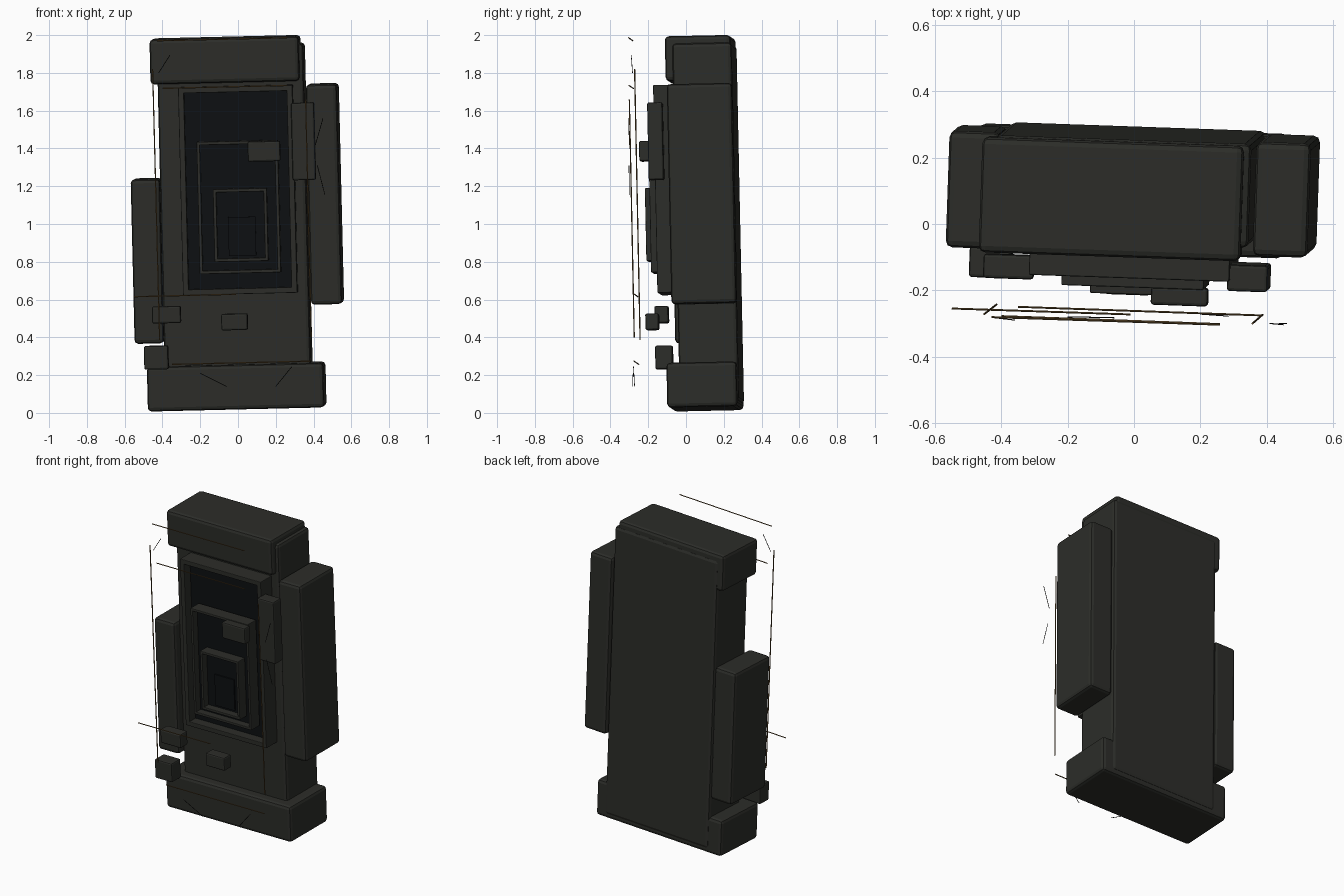
import bpy
from math import radians
from mathutils import Vector, Euler

if "Cube" in bpy.data.objects:
    bpy.data.objects.remove(bpy.data.objects["Cube"])

# the whole monument leans slightly
LEAN = Euler((radians(1.25), radians(-1.35), radians(-2.0)))
ROT = LEAN.to_matrix()


def material(name, color):
    m = bpy.data.materials.new(name)
    m.diffuse_color = (*color, 1)
    m.use_nodes = True
    m.node_tree.nodes["Principled BSDF"].inputs["Base Color"].default_value = m.diffuse_color
    return m


STONE = material("dark_stone", (0.025, 0.026, 0.022))
VOID = material("black_void", (0.004, 0.005, 0.006))
BRASS = material("dull_brass", (0.13, 0.075, 0.025))
CRACK = material("crack_black", (0.008, 0.008, 0.007))


def box(name, center, size, mat=STONE, bevel=0.02):
    bpy.ops.mesh.primitive_cube_add(size=1, location=center, rotation=LEAN)
    ob = bpy.context.object
    ob.name = name
    ob.scale = size
    bpy.ops.object.transform_apply(location=False, rotation=False, scale=True)
    ob.data.materials.append(mat)
    if bevel:
        mod = ob.modifiers.new("bevel", 'BEVEL')
        mod.width = bevel
        mod.segments = 2
    return ob


def rod(name, a, b, radius, mat):
    a, b = Vector(a), Vector(b)
    d = b - a
    bpy.ops.mesh.primitive_cylinder_add(vertices=6, radius=radius, depth=d.length,
                                        location=(a + b) / 2,
                                        rotation=d.to_track_quat('Z', 'Y').to_euler())
    ob = bpy.context.object
    ob.name = name
    ob.data.materials.append(mat)


def portal(name, center, w, h, bar, depth, recess):
    """Four-bar frame with a black panel set back from its front face."""
    c = Vector(center)
    for side, s in (("left", -1), ("right", 1)):
        box(f"{name}_{side}_bar", c + ROT @ Vector((s * (w - bar) / 2, 0, 0)),
            (bar, depth, h), bevel=0.004)
    for side, s in (("bottom", -1), ("top", 1)):
        box(f"{name}_{side}_bar", c + ROT @ Vector((0, 0, s * (h - bar) / 2)),
            (w - bar, depth, bar), bevel=0.004)
    t = depth - recess
    box(f"{name}_void", c + ROT @ Vector((0, recess / 2, 0)),
        (w - bar, t, h - bar), VOID, 0)


# main masses
box("main_slab", (-0.015, 0.117, 1.0), (0.775, 0.315, 1.90))
box("base_block", (-0.007, 0.10, 0.14), (0.935, 0.372, 0.237))
box("cap_block", (-0.066, 0.077, 1.87), (0.79, 0.348, 0.237))
box("left_buttress", (-0.475, 0.112, 0.805), (0.155, 0.352, 0.87))
box("right_buttress", (0.46, 0.085, 1.16), (0.165, 0.345, 1.165))

# nested portal frames stepping forward
portal("outer_portal", (0.0, -0.095, 1.18), 0.605, 1.10, 0.03, 0.115, 0.06)
portal("middle_portal", (0.005, -0.142, 1.09), 0.43, 0.70, 0.017, 0.085, 0.045)
portal("inner_portal", (0.015, -0.174, 0.995), 0.285, 0.385, 0.017, 0.07, 0.045)
box("deep_void", (0.022, -0.166, 0.935), (0.145, 0.01, 0.205), VOID, 0)

# small blocks floating on the front
for i, (c, s) in enumerate((
        ((0.347, -0.16, 1.438), (0.122, 0.08, 0.41)),
        ((0.138, -0.218, 1.385), (0.172, 0.055, 0.107)),
        ((-0.378, -0.128, 0.52), (0.152, 0.073, 0.09)),
        ((-0.432, -0.115, 0.293), (0.128, 0.092, 0.125)),
        ((-0.018, -0.178, 0.482), (0.14, 0.07, 0.087)))):
    box(f"front_fragment_{i + 1}", c, s, bevel=0.009)

# thin brass lines hovering in front
for i, (a, b) in enumerate((
        ((-0.452, -0.272, 1.82), (-0.415, -0.243, 0.385)),
        ((0.358, -0.300, 1.66), (0.388, -0.274, 0.40)),
        ((-0.55, -0.255, 0.615), (-0.01, -0.273, 0.628)),
        ((-0.35, -0.25, 0.257), (0.385, -0.276, 0.274)),
        ((-0.40, -0.278, 1.718), (0.26, -0.302, 1.733)),
        ((-0.43, -0.281, 1.97), (0.26, -0.304, 1.986)))):
    rod(f"brass_line_{i + 1}", a, b, 0.0033, BRASS)

# hairline cracks
for i, (a, b) in enumerate((
        ((-0.36, -0.29, 1.895), (-0.42, -0.283, 1.80)),
        ((-0.20, -0.28, 0.21), (-0.06, -0.283, 0.14)),
        ((0.285, -0.278, 0.245), (0.20, -0.272, 0.14)),
        ((0.45, -0.304, 1.56), (0.41, -0.30, 1.42)),
        ((0.42, -0.302, 1.31), (0.46, -0.30, 1.155)))):
    rod(f"crack_{i + 1}", a, b, 0.0018, CRACK)
